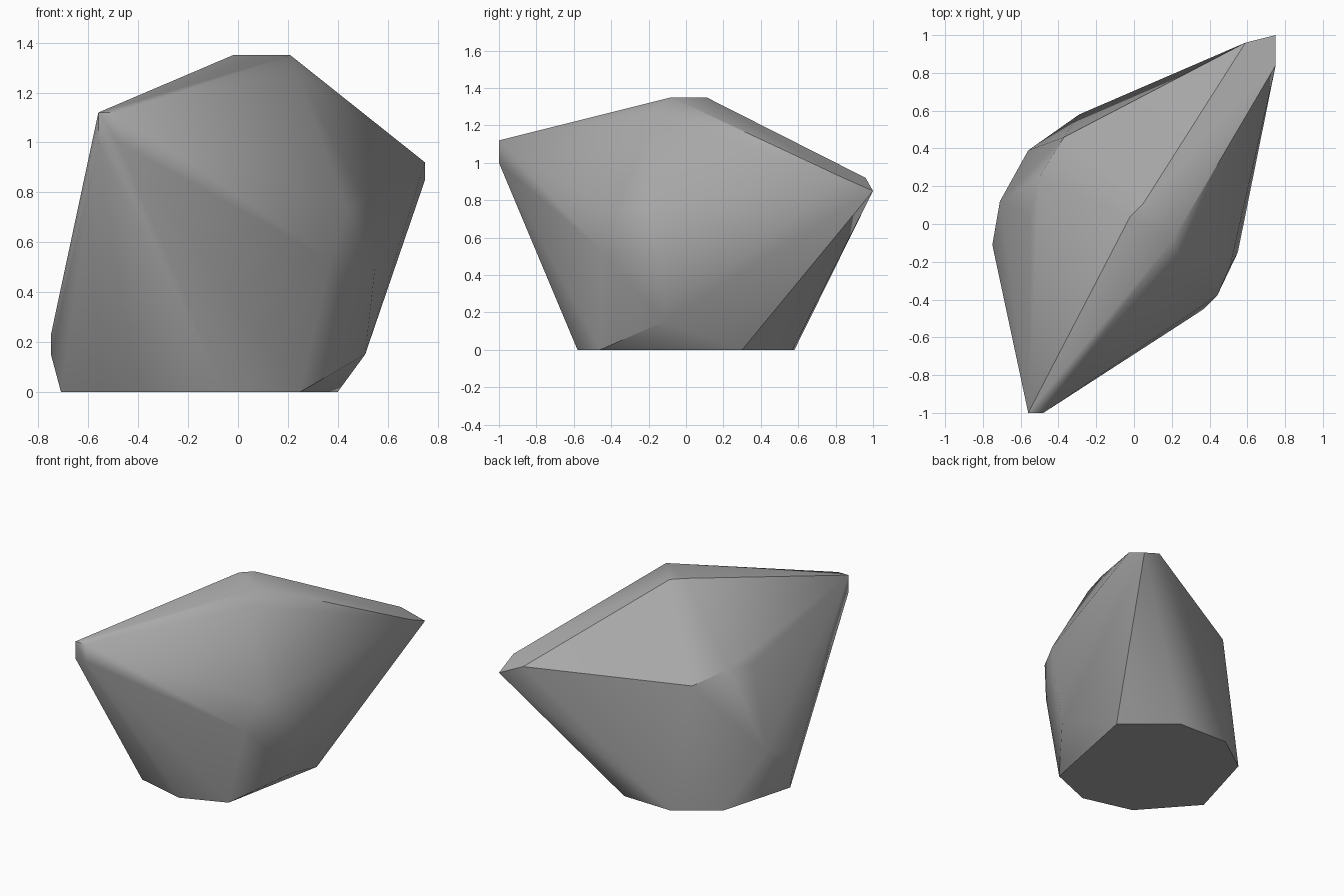
import bpy, bmesh, math

cube = bpy.data.objects.get("Cube")
if cube:
    bpy.data.objects.remove(cube, do_unlink=True)

# Stone colour
stone = bpy.data.materials.new("grey_stone")
stone.use_nodes = True
colour = (0.4, 0.4, 0.4, 1)
stone.diffuse_color = colour
stone.node_tree.nodes["Principled BSDF"].inputs["Base Color"].default_value = colour

# Flat underside outline (x, y)
base = [(0.25, -0.46), (-0.05, -0.58), (-0.4, -0.49), (-0.71, -0.14),
        (-0.56, 0.39), (-0.29, 0.58), (0.08, 0.57), (0.4, 0.3)]

# Chipped corners of the boulder, each a small cluster of points
crown = [(-0.02, 0.04, 1.35), (0.05, 0.11, 1.35), (0.21, -0.08, 1.35), (0.24, -0.18, 1.27)]
front_tip = [(-0.56, -1, 1.12), (-0.48, -1, 1.12), (-0.56, -1, 1), (-0.48, -1, 1)]
back_tip = [(0.75, 1, 0.85), (0.75, 0.84, 0.92), (0.59, 0.96, 0.92)]
left_shoulder = [(0.44, -0.38, 0.73), (0.51, -0.22, 0.77), (0.37, -0.45, 0.53),
                 (0.55, -0.15, 0.5), (0.51, -0.12, 0.15)]
right_shoulder = [(-0.37, 0.46, 0.85), (-0.5, 0.25, 0.92), (-0.55, 0.05, 0.89)]
right_foot = [(-0.75, -0.11, 0.15), (-0.75, -0.11, 0.23), (-0.71, 0.12, 0.35)]

# Wrap the corners in a hull
bm = bmesh.new()
corners = [(x, y, 0) for x, y in base]
for cluster in (crown, front_tip, back_tip, left_shoulder, right_shoulder, right_foot):
    corners += cluster
for co in corners:
    bm.verts.new(co)
hull = bmesh.ops.convex_hull(bm, input=bm.verts[:])
loose = {g for g in hull["geom_interior"] + hull["geom_unused"]
         if isinstance(g, bmesh.types.BMVert)}
bmesh.ops.delete(bm, geom=list(loose), context='VERTS')
bmesh.ops.dissolve_limit(bm, angle_limit=math.radians(1), verts=bm.verts[:], edges=bm.edges[:])
bmesh.ops.recalc_face_normals(bm, faces=bm.faces[:])

mesh = bpy.data.meshes.new("boulder")
bm.to_mesh(mesh)
bm.free()
mesh.materials.append(stone)
boulder = bpy.data.objects.new("boulder", mesh)
bpy.context.collection.objects.link(boulder)

# Soft facets with crisp main edges
bpy.ops.object.select_all(action='DESELECT')
boulder.select_set(True)
bpy.context.view_layer.objects.active = boulder
bpy.ops.object.shade_smooth_by_angle(angle=math.radians(35))
